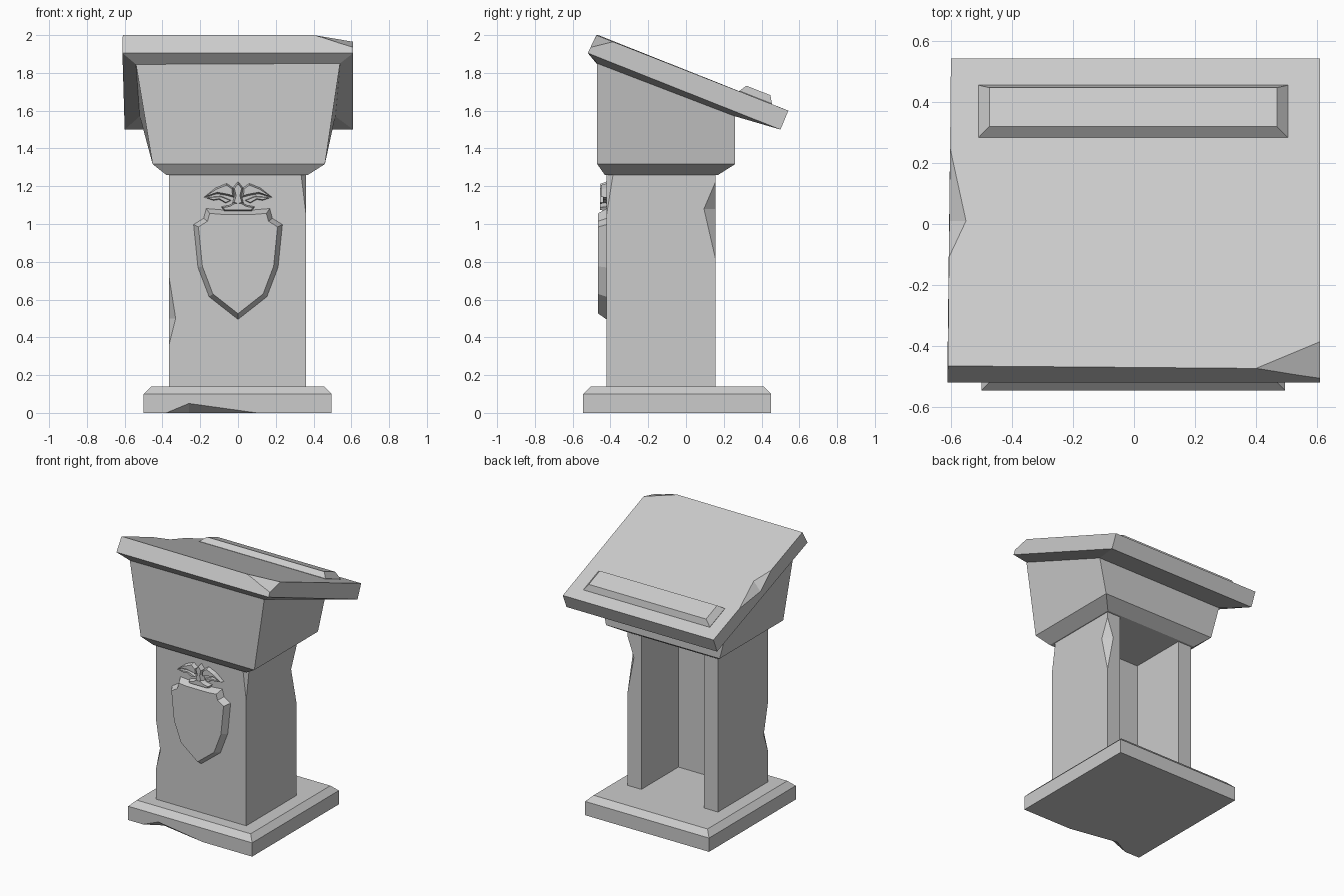
import bpy
import bmesh
from mathutils import Vector

if "Cube" in bpy.data.objects:
    bpy.data.objects.remove(bpy.data.objects["Cube"])

stone = bpy.data.materials.new("stone_grey")
stone.use_nodes = True
GREY = (0.6, 0.6, 0.6, 1)
stone.diffuse_color = GREY
stone.node_tree.nodes["Principled BSDF"].inputs["Base Color"].default_value = GREY


def finish(name, bm):
    bmesh.ops.recalc_face_normals(bm, faces=bm.faces)
    mesh = bpy.data.meshes.new(name)
    bm.to_mesh(mesh)
    bm.free()
    mesh.materials.append(stone)
    obj = bpy.data.objects.new(name, mesh)
    bpy.context.collection.objects.link(obj)
    return obj


def loft(name, rings):
    """Join equal-sized rings of points with quads and cap both ends."""
    bm = bmesh.new()
    loops = [[bm.verts.new(p) for p in ring] for ring in rings]
    for a, b in zip(loops, loops[1:]):
        for i in range(len(a)):
            j = (i + 1) % len(a)
            bm.faces.new((a[i], a[j], b[j], b[i]))
    bm.faces.new(loops[0])
    bm.faces.new(loops[-1])
    return finish(name, bm)


def rect(x0, x1, y0, y1, z_front, z_back=None):
    """Rectangle ring whose back edge may sit at another height."""
    zb = z_front if z_back is None else z_back
    return [(x0, y0, z_front), (x1, y0, z_front), (x1, y1, zb), (x0, y1, zb)]


def carve(obj, points, corner):
    """Chip a piece off around a corner or edge point."""
    pts = [Vector(p) for p in points]
    mid = sum(pts, Vector()) / len(pts)
    pts.append(mid + (Vector(corner) - mid) * 4)
    bm = bmesh.new()
    for p in pts:
        bm.verts.new(p)
    bmesh.ops.convex_hull(bm, input=bm.verts)
    cutter = finish("chip_cutter", bm)
    cutter.hide_render = True
    mod = obj.modifiers.new("chip", "BOOLEAN")
    mod.operation = "DIFFERENCE"
    mod.solver = "EXACT"
    mod.object = cutter
    bpy.context.view_layer.objects.active = obj
    bpy.ops.object.modifier_apply(modifier=mod.name)
    bpy.data.objects.remove(cutter)


def relief(name, outline, depth, shrink, back=-0.41):
    """Raised plaque on the column front with sloping sides."""
    n = len(outline)
    pts = [Vector(p) for p in outline]
    area = sum(pts[i].cross(pts[(i + 1) % n]) for i in range(n))
    side = 1 if area > 0 else -1
    inner = []
    for i in range(n):
        d0 = (pts[i] - pts[i - 1]).normalized()
        d1 = (pts[(i + 1) % n] - pts[i]).normalized()
        n0, n1 = Vector((-d0.y, d0.x)), Vector((-d1.y, d1.x))
        inner.append(pts[i] + (n0 + n1) * side * shrink / max(1 + n0.dot(n1), 0.5))
    return loft(name, [[(p.x, back, p.y) for p in pts],
                       [(p.x, -0.42, p.y) for p in pts],
                       [(p.x, -0.42 - depth, p.y) for p in inner]])


def mirrored(half):
    """Complete a half outline that starts and ends near the middle."""
    return half + [(-x, z) for x, z in reversed(half) if x > 0]


# Base plinth with a chipped lower front edge
base = loft("base", [rect(-0.5, 0.495, -0.545, 0.45, 0),
                     rect(-0.5, 0.495, -0.545, 0.45, 0.1),
                     rect(-0.46, 0.455, -0.505, 0.41, 0.14)])
carve(base, [(-0.38, -0.545, 0), (0.1, -0.545, 0),
             (-0.26, -0.545, 0.05), (-0.26, -0.48, 0)], (-0.2, -0.545, 0))

# Column, open at the back
L, R, F, B = -0.365, 0.36, -0.42, 0.155
plan = [(L, F), (R, F), (R, B), (0.25, B), (0.25, -0.27),
        (-0.255, -0.27), (-0.255, B), (L, B)]
column = loft("column", [[(x, y, z) for x, y in plan] for z in (0.13, 1.27)])
carve(column, [(R, B, 1.22), (R, B, 0.82), (R, 0.095, 1.08), (0.31, B, 1.08)],
      (R, B, 1.04))
carve(column, [(L, F, 0.72), (L, F, 0.36), (-0.33, F, 0.5), (L, -0.37, 0.5)],
      (L, F, 0.53))
carve(column, [(R, F, 1.05), (0.333, F, 1.27), (R, -0.385, 1.27)], (R, F, 1.27))

# Flared head under the reading surface
head_top = [(-0.54, -0.47, 1.845), (0.54, -0.47, 1.85),
            (0.515, 0.26, 1.57), (-0.52, 0.26, 1.57)]
loft("head", [rect(-0.38, 0.37, -0.43, 0.17, 1.26),
              rect(-0.452, 0.46, -0.47, 0.26, 1.317),
              head_top])

# Sloping desk top with tapered underside and chipped edges
desk = loft("desk_top", [head_top,
                         [(-0.612, -0.52, 1.905), (0.61, -0.52, 1.905),
                          (0.61, 0.5, 1.5), (-0.6, 0.5, 1.5)],
                         [(-0.61, -0.465, 2), (0.61, -0.475, 2),
                          (0.61, 0.542, 1.6), (-0.6, 0.542, 1.6)]])
carve(desk, [(0.4, -0.473, 2), (0.61, -0.385, 1.965), (0.61, -0.507, 1.935)],
      (0.61, -0.475, 2))
carve(desk, [(-0.603, 0.25, 1.716), (-0.607, -0.11, 1.859),
             (-0.55, 0.01, 1.812), (-0.606, 0.01, 1.75)], (-0.605, 0.07, 1.787))

# Book ledge near the back edge of the desk
loft("book_ledge", [rect(-0.51, 0.505, 0.283, 0.455, 1.69, 1.62),
                    rect(-0.51, 0.505, 0.283, 0.455, 1.705, 1.637),
                    rect(-0.474, 0.468, 0.32, 0.447, 1.732, 1.682)])

# Shield on the column front
relief("shield", mirrored([(0, 0.495), (0.153, 0.615), (0.212, 0.77),
                           (0.235, 0.997), (0.182, 1.03), (0.168, 1.082),
                           (0.085, 1.075)]), 0.045, 0.024)

# Winged crest above the shield
wing = [(0.02, 1.14), (0.025, 1.19), (0.06, 1.215), (0.12, 1.19),
        (0.182, 1.14), (0.11, 1.16), (0.055, 1.15)]
feather = [(0.035, 1.125), (0.09, 1.148), (0.175, 1.14), (0.13, 1.125),
           (0.1, 1.13), (0.065, 1.11)]
for label, s in (("left", 1), ("right", -1)):
    relief(label + "_wing", [(x * s, z) for x, z in wing], 0.03, 0.008)
    relief(label + "_feather", [(x * s, z) for x, z in feather], 0.02, 0.004)
relief("crest_body", mirrored([(0, 1.1), (0.03, 1.11), (0.018, 1.15),
                               (0.028, 1.19), (0, 1.225)]), 0.035, 0.008)
relief("crest_scroll", mirrored([(0, 1.068), (0.075, 1.068), (0.088, 1.092),
                                 (0.045, 1.1), (0.02, 1.115)]), 0.035, 0.007)
